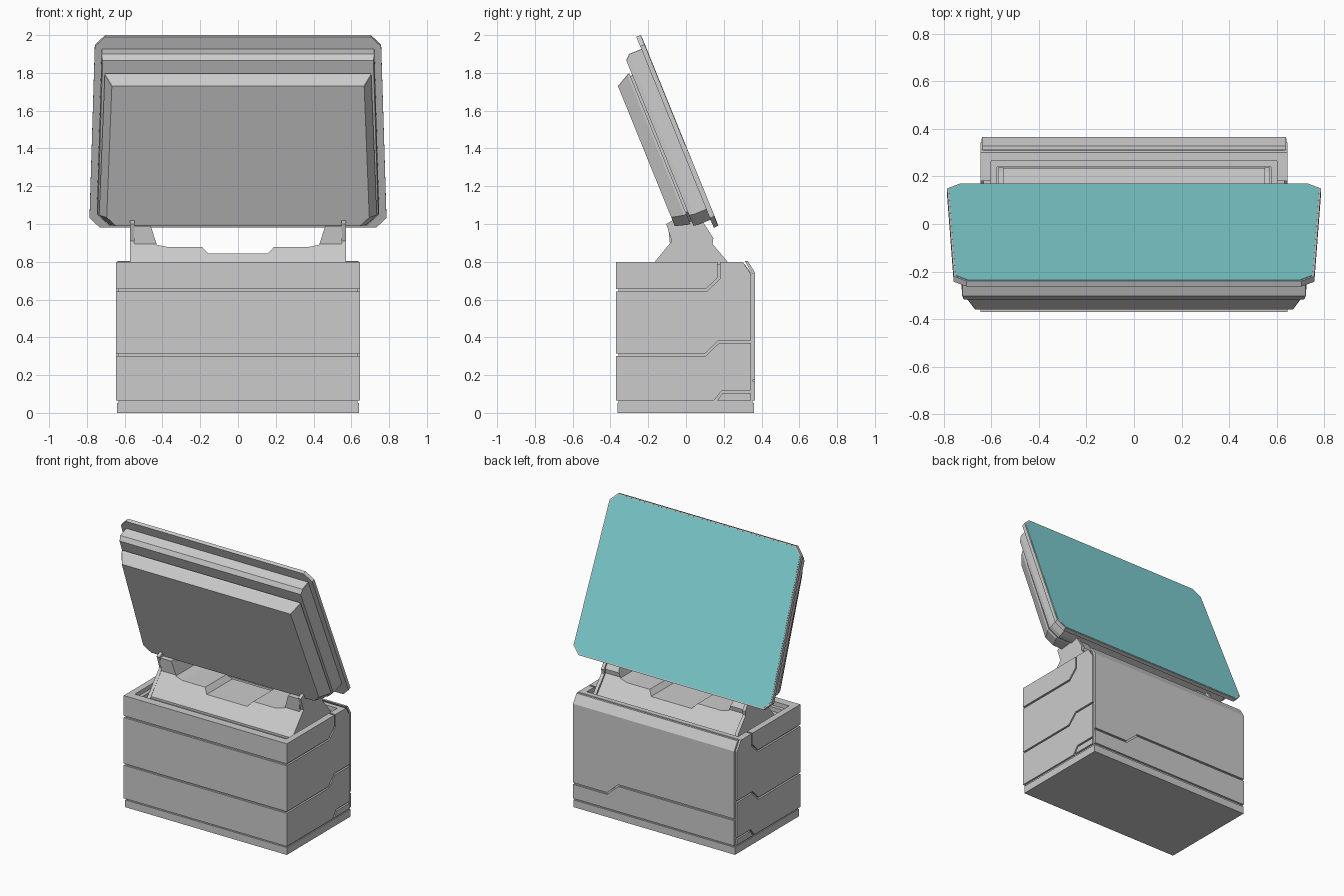
import bpy, bmesh
from mathutils import Vector

if "Cube" in bpy.data.objects:
    bpy.data.objects.remove(bpy.data.objects["Cube"])


def loft(name, rings):
    """Closed solid through a list of matching point rings."""
    bm = bmesh.new()
    vs = [[bm.verts.new(p) for p in r] for r in rings]
    bm.faces.new(vs[0])
    bm.faces.new(vs[-1])
    n = len(vs[0])
    for a, b in zip(vs, vs[1:]):
        for i in range(n):
            j = (i + 1) % n
            bm.faces.new((a[i], a[j], b[j], b[i]))
    bmesh.ops.recalc_face_normals(bm, faces=bm.faces)
    me = bpy.data.meshes.new(name)
    bm.to_mesh(me)
    bm.free()
    ob = bpy.data.objects.new(name, me)
    bpy.context.collection.objects.link(ob)
    return ob


def side_profile(name, pts, x0, x1):
    """(y, z) outline extruded along x."""
    return loft(name, [[(x, y, z) for y, z in pts] for x in (x0, x1)])


def front_profile(name, pts, y0, y1):
    """(x, z) outline extruded along y."""
    return loft(name, [[(x, y, z) for x, z in pts] for y in (y0, y1)])


def box(name, x, y0, y1, z0, z1):
    return side_profile(name, [(y0, z0), (y1, z0), (y1, z1), (y0, z1)], -x, x)


def cut(ob, *cutters):
    bpy.context.view_layer.objects.active = ob
    for c in cutters:
        m = ob.modifiers.new("cut", 'BOOLEAN')
        m.operation = 'DIFFERENCE'
        m.solver = 'EXACT'
        m.object = c
        bpy.ops.object.modifier_apply(modifier=m.name)


# cutters: stepped pocket in the top, seam across the back, bracket notch
pocket_upper = box("pocket_upper", 0.60, -0.31, 0.265, 0.77, 0.95)
pocket_lower = box("pocket_lower", 0.575, -0.285, 0.24, 0.74, 0.93)
seam = [(0.8, 0.165), (0.37, 0.165), (0.28, 0.245), (-0.8, 0.245)]
back_seam = front_profile("back_seam", seam + [(x, z + 0.013) for x, z in reversed(seam)], 0.3535, 0.5)
half = [(0.485, 1.1), (0.465, 1.0), (0.43, 0.89), (0.37, 0.878), (0.19, 0.878), (0.16, 0.845)]
notch = front_profile("notch", half + [(-x, z) for x, z in reversed(half)], -0.6, 0.6)
cutters = [pocket_upper, pocket_lower, back_seam, notch]

# base housing: foot plate, inset core and shell panels separated by grooves
box("foot_plate", 0.64, -0.362, 0.36, 0, 0.052)
core = side_profile("core", [(-0.357, 0.03), (0.352, 0.03), (0.352, 0.73),
                             (0.31, 0.788), (-0.357, 0.788)], -0.633, 0.633)
cut(core, pocket_upper, pocket_lower)
W = 0.646
side_profile("foot_panel", [(0.165, 0.065), (0.343, 0.065), (0.343, 0.106), (0.195, 0.106)], -W, W)
side_profile("lower_panel", [(-0.37, 0.065), (0.148, 0.065), (0.19, 0.118), (0.343, 0.118),
                             (0.343, 0.37), (0.175, 0.37), (0.105, 0.302), (-0.37, 0.302)], -W, W)
middle = side_profile("middle_panel", [
    (-0.37, 0.314), (0.10, 0.314), (0.17, 0.382), (0.343, 0.382), (0.343, 0.735), (0.30, 0.80),
    (0.18, 0.80), (0.18, 0.71), (0.11, 0.643), (-0.37, 0.643)], -W, W)
top = side_profile("top_panel", [(-0.37, 0.656), (0.105, 0.656), (0.168, 0.716),
                                 (0.168, 0.80), (-0.37, 0.80)], -W, W)
for panel in (middle, top):
    cut(panel, pocket_upper, pocket_lower)
back = side_profile("back_panel", [(0.35, 0.065), (0.366, 0.065), (0.366, 0.742),
                                   (0.328, 0.803), (0.312, 0.803), (0.35, 0.737)], -0.638, 0.638)
cut(back, back_seam)

# bracket: notched centre body with a thin cheek on each end
bracket = side_profile("bracket", [
    (-0.20, 0.735), (-0.20, 0.755), (-0.085, 0.895), (-0.095, 0.99), (0.08, 1.0),
    (0.13, 0.925), (0.125, 0.895), (0.235, 0.76), (0.235, 0.735)], -0.55, 0.55)
cut(bracket, notch)
for s in (-1, 1):
    side_profile("bracket_cheek", [
        (-0.22, 0.735), (-0.165, 0.80), (-0.075, 0.91), (-0.105, 1.0), (-0.07, 1.02), (0.09, 1.01),
        (0.145, 0.925), (0.14, 0.895), (0.22, 0.80), (0.238, 0.77), (0.238, 0.735)],
        s * 0.548, s * 0.571)


# tilted screen: outlines in the screen plane (u = up, n = outward to the back)
def ring(n, wb, wt, u0, u1, cb, ct):
    half = [(wb - cb, u0), (wb, u0 + cb), (wt, u1 - ct), (wt - ct, u1)]
    pts = half + [(-x, u) for x, u in reversed(half)]
    return [Vector((x, 0.17 - 0.376 * u + 0.927 * n, 0.99 + 0.927 * u + 0.376 * n)) for x, u in pts]


plate = (0.786, 0.758, 0, 1.09, 0.055, 0.055)
loft("screen_frame", [ring(-0.025, *plate), ring(0, *plate)])
glass_part = (0.778, 0.750, 0.008, 1.082, 0.053, 0.053)
glass = loft("screen_glass", [ring(-0.002, *glass_part), ring(0.002, *glass_part)])
loft("screen_housing", [ring(-0.02, 0.747, 0.722, 0.045, 1.02, 0.06, 0.002),
                        ring(-0.095, 0.747, 0.722, 0.045, 1.02, 0.06, 0.002),
                        ring(-0.121, 0.742, 0.717, 0.05, 0.995, 0.06, 0.002)])
neck = (0.722, 0.69, 0.075, 0.91, 0.055, 0.002)
loft("housing_neck", [ring(-0.115, *neck), ring(-0.14, *neck)])
loft("front_cover", [ring(-0.132, 0.735, 0.705, 0.065, 0.925, 0.055, 0.002),
                     ring(-0.145, 0.735, 0.705, 0.065, 0.922, 0.055, 0.002),
                     ring(-0.213, 0.695, 0.668, 0.085, 0.885, 0.05, 0.002)])

cyan = bpy.data.materials.new("cyan_glass")
cyan.diffuse_color = (0.22, 0.66, 0.68, 1)
cyan.use_nodes = True
cyan.node_tree.nodes["Principled BSDF"].inputs["Base Color"].default_value = cyan.diffuse_color
glass.data.materials.append(cyan)

for c in cutters:
    bpy.data.objects.remove(c, do_unlink=True)
